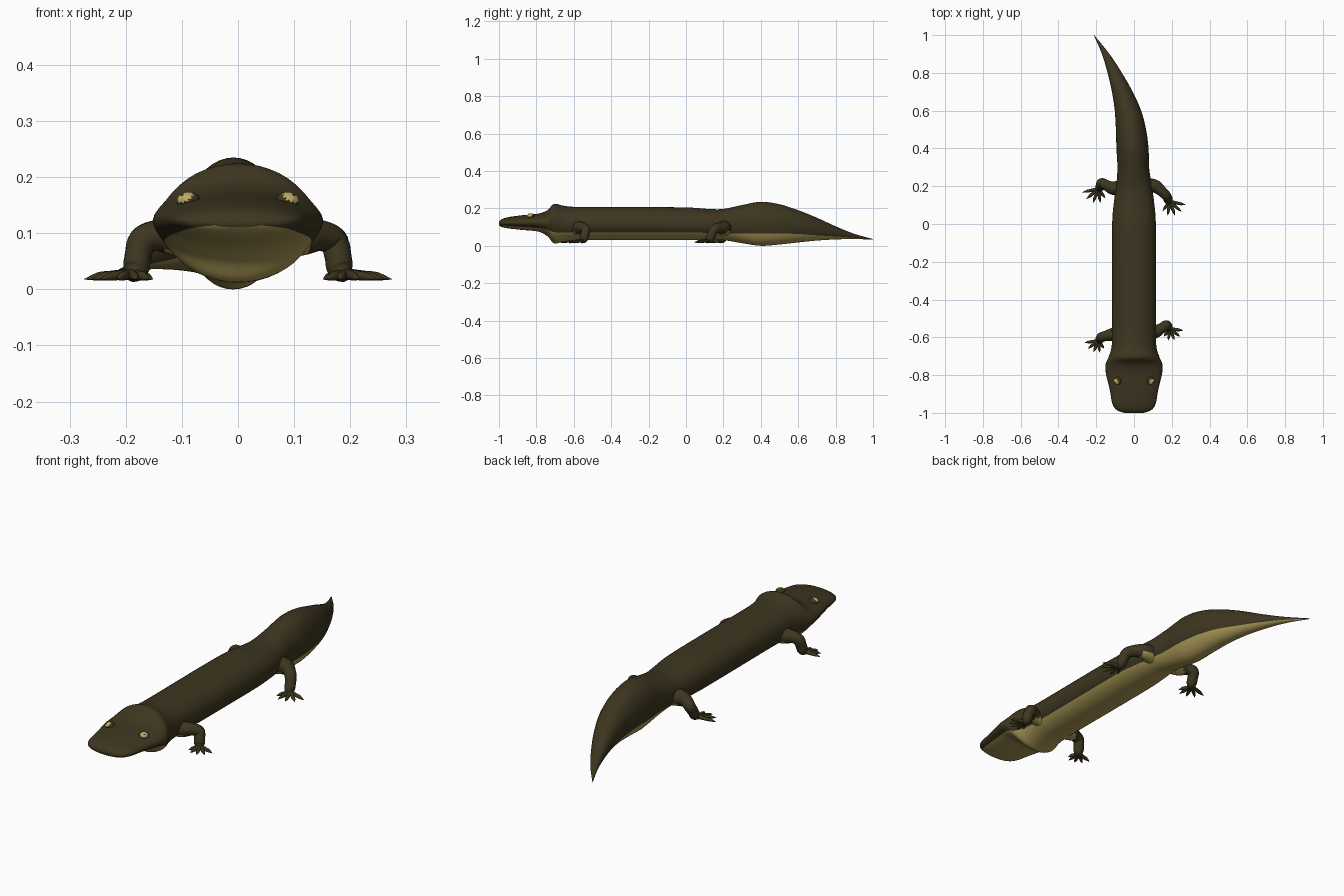
import bpy, bmesh, math
from mathutils import Vector

cube = bpy.data.objects.get("Cube")
if cube:
    bpy.data.objects.remove(cube)


def material(name, rgb):
    m = bpy.data.materials.new(name)
    m.use_nodes = True
    m.diffuse_color = (*rgb, 1)
    bsdf = m.node_tree.nodes["Principled BSDF"]
    bsdf.inputs["Base Color"].default_value = (*rgb, 1)
    bsdf.inputs["Roughness"].default_value = 0.8
    return m


DARK = material("dark_olive_skin", (0.046, 0.036, 0.014))
TAN = material("tan_belly", (0.41, 0.32, 0.095))
GOLD = material("gold_eye", (0.52, 0.41, 0.12))
BLACK = material("black_pupil", (0.015, 0.012, 0.007))


def finish(name, bm, mats):
    bmesh.ops.recalc_face_normals(bm, faces=bm.faces)
    mesh = bpy.data.meshes.new(name)
    bm.to_mesh(mesh)
    bm.free()
    for m in mats:
        mesh.materials.append(m)
    ob = bpy.data.objects.new(name, mesh)
    bpy.context.collection.objects.link(ob)
    for p in mesh.polygons:
        p.use_smooth = True


def spline(keys, steps):
    """Catmull-Rom interpolation through tuples of any length."""
    out = []
    for i in range(len(keys) - 1):
        near = [keys[min(max(i + k, 0), len(keys) - 1)] for k in (-1, 0, 1, 2)]
        for s in range(steps):
            t = s / steps
            out.append(tuple(
                b + 0.5 * t * (c - a + t * (2 * a - 5 * b + 4 * c - d + t * (3 * (b - c) + d - a)))
                for a, b, c, d in zip(*near)))
    return out + [tuple(keys[-1])]


def skin_rings(bm, rings, dark_count=None):
    """Bridge the rings; faces past dark_count take the second material."""
    loops = [[bm.verts.new(p) for p in ring] for ring in rings]
    n = len(loops[0])
    for a, b in zip(loops, loops[1:]):
        for k in range(n):
            f = bm.faces.new((a[k], a[(k + 1) % n], b[(k + 1) % n], b[k]))
            f.material_index = int(dark_count is not None and k >= dark_count)
    for end in (loops[0], loops[-1]):
        bm.faces.new(end)


def tube(bm, keys, sides=14, steps=5):
    """Tapered limb through (x, y, z, radius) keys."""
    pts = spline(keys, steps)
    rings = []
    for i, p in enumerate(pts):
        d = Vector(pts[min(i + 1, len(pts) - 1)][:3]) - Vector(pts[max(i - 1, 0)][:3])
        q = d.to_track_quat('Z', 'Y')
        rings.append([Vector(p[:3]) + q @ Vector((math.cos(a), math.sin(a), 0)) * max(p[3], 0.0005)
                      for a in (2 * math.pi * k / sides for k in range(sides))])
    skin_rings(bm, rings)


# Head, trunk and tail: y, centre x, half width, top z, bottom z, belly line z
PROFILE = [
    (-1.00, 0, 0.050, 0.128, 0.110, 0.114),
    (-0.985, 0, 0.092, 0.142, 0.100, 0.110),
    (-0.95, 0, 0.115, 0.153, 0.093, 0.106),
    (-0.88, 0, 0.128, 0.163, 0.085, 0.102),
    (-0.79, 0, 0.149, 0.172, 0.076, 0.096),
    (-0.74, 0, 0.150, 0.191, 0.050, 0.086),
    (-0.705, 0, 0.135, 0.224, 0.013, 0.073),
    (-0.65, 0, 0.119, 0.213, 0.022, 0.071),
    (-0.55, 0, 0.116, 0.207, 0.030, 0.071),
    (-0.25, 0, 0.117, 0.207, 0.030, 0.071),
    (0.00, 0, 0.116, 0.205, 0.030, 0.071),
    (0.12, 0, 0.106, 0.197, 0.031, 0.069),
    (0.20, 0, 0.094, 0.197, 0.030, 0.067),
    (0.30, -0.004, 0.084, 0.218, 0.014, 0.066),
    (0.40, -0.008, 0.085, 0.235, 0.000, 0.066),
    (0.50, -0.016, 0.080, 0.222, 0.007, 0.066),
    (0.60, -0.032, 0.070, 0.190, 0.018, 0.063),
    (0.70, -0.062, 0.055, 0.150, 0.028, 0.056),
    (0.80, -0.102, 0.038, 0.104, 0.034, 0.050),
    (0.90, -0.150, 0.020, 0.064, 0.036, 0.043),
    (1.00, -0.212, 0.001, 0.036, 0.033, 0.034),
]
BACK, BELLY = 28, 16        # ring segments above and below the belly line


def body_ring(y, cx, w, top, bot, split):
    cz, h = (top + bot) / 2, (top - bot) / 2
    start = math.asin(max(-0.95, min(0.95, (split - cz) / h)))
    upper = math.pi - 2 * start
    angles = [start + upper * k / BACK for k in range(BACK)]
    angles += [math.pi - start + (2 * math.pi - upper) * k / BELLY for k in range(BELLY)]
    return [(cx + w * math.cos(a), y, cz + h * math.sin(a)) for a in angles]


bm = bmesh.new()
skin_rings(bm, [body_ring(*p) for p in spline(PROFILE, 5)], dark_count=BACK)
finish("body", bm, (DARK, TAN))


# Legs with five splayed, pointed toes
def leg(name, side, hip, ankle_y, knee_y, reach, spread):
    bm = bmesh.new()
    tube(bm, [(side * 0.060, hip, 0.095, 0.044),
              (side * 0.110, hip, 0.095, 0.036),
              (side * 0.145, (hip + knee_y) / 2, 0.096, 0.028),
              (side * 0.170, knee_y, 0.086, 0.026),
              (side * 0.178, (knee_y + ankle_y) / 2, 0.060, 0.024),
              (side * 0.182, ankle_y, 0.036, 0.023),
              (side * 0.190, ankle_y - 0.014, 0.022, 0.011)])
    # Pale underside where the limb joins the belly
    bm.normal_update()
    for f in bm.faces:
        c = f.calc_center_median()
        f.material_index = int(abs(c.x) < 0.128 and c.z < 0.074)
    for k in range(5):
        a = math.radians(-128 + spread * k)
        length = reach * (0.8, 0.97, 1.03, 1.06, 1.1)[k]
        dx, dy = side * math.cos(a), math.sin(a)
        tube(bm, [(side * 0.190 + dx * length * t, ankle_y - 0.006 + dy * length * t, z, r)
                  for t, z, r in ((0, 0.028, 0.010), (0.4, 0.025, 0.0085),
                                  (0.7, 0.023, 0.0075), (1, 0.018, 0.0005))], sides=8, steps=3)
    finish(name, bm, (DARK, TAN))


leg("front_right_leg", -1, -0.585, -0.612, -0.598, 0.065, 30)
leg("front_left_leg", 1, -0.570, -0.548, -0.535, 0.065, 30)
leg("rear_right_leg", -1, 0.190, 0.192, 0.218, 0.078, 29)
leg("rear_left_leg", 1, 0.200, 0.125, 0.150, 0.078, 29)

# Eyes: dark lids around an outward-facing gold iris with a ragged rim and pupil
for side, label in ((-1, "right"), (1, "left")):
    bm = bmesh.new()
    bmesh.ops.create_uvsphere(bm, u_segments=24, v_segments=18, radius=0.021)
    turn = Vector((side * 0.55, -0.5, 0.67)).to_track_quat('Z', 'Y')
    for f in bm.faces:
        c = f.calc_center_median()
        tilt = math.degrees(c.angle(Vector((0, 0, 1))))
        spoke = int(math.degrees(math.atan2(c.y, c.x)) // 15) % 2
        if tilt < 12:
            f.material_index = 2
        elif tilt < 48 + 10 * spoke:
            f.material_index = 1
    for v in bm.verts:
        p = turn @ v.co
        v.co = Vector((side * 0.088, -0.83, 0.158)) + Vector((p.x, p.y, p.z * 0.75))
    finish(f"{label}_eye", bm, (DARK, GOLD, BLACK))
